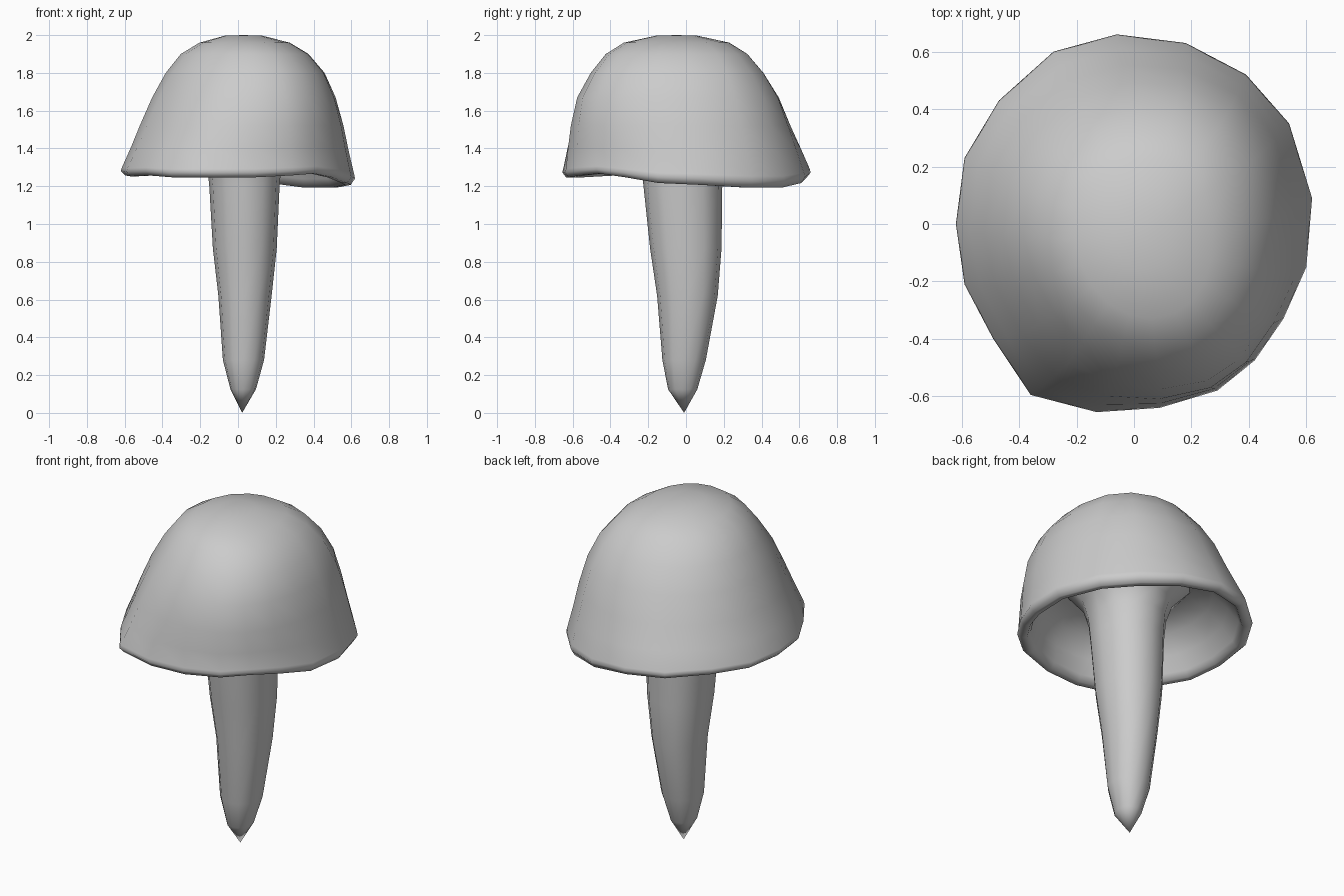
import bpy, bmesh, math

# Uneven rim outline seen from above, with the height offset of each point
RIM = [(.62, .09, -.03), (.54, .35, -.045), (.39, .52, -.045), (.18, .63, -.02),
       (-.06, .66, .01), (-.28, .60, .02), (-.47, .43, .03), (-.59, .23, .025),
       (-.62, 0, .02), (-.59, -.21, .015), (-.49, -.40, .02), (-.36, -.595, .01),
       (-.13, -.655, .01), (.09, -.64, .01), (.29, -.58, .02), (.42, -.475, .03),
       (.52, -.33, .01), (.60, -.15, -.02)]
# Fullness of the dome's shoulders by compass direction (degrees, amount)
SHOULDERS = [(45, .05), (135, .015), (225, -.025), (315, .05)]


def loft(name, rings, start):
    """Skin a list of equal-length rings, closing the start with a point."""
    bm = bmesh.new()
    loops = [[bm.verts.new(p) for p in ring] for ring in rings]
    n = len(loops[0])
    for a, b in zip(loops, loops[1:]):
        for i in range(n):
            j = (i + 1) % n
            bm.faces.new((a[i], a[j], b[j], b[i]))
    tip = bm.verts.new(start)
    for i in range(n):
        bm.faces.new((tip, loops[0][(i + 1) % n], loops[0][i]))
    bmesh.ops.recalc_face_normals(bm, faces=bm.faces)
    mesh = bpy.data.meshes.new(name)
    bm.to_mesh(mesh)
    bm.free()
    for p in mesh.polygons:
        p.use_smooth = True
    ob = bpy.data.objects.new(name, mesh)
    bpy.context.collection.objects.link(ob)
    return ob


def cap_ring(cx, cy, rx, ry, z, round_, wave, full=0):
    """Ring blended between an ellipse (round_=1) and the rim outline (round_=0)."""
    pts = []
    for x, y, dz in RIM:
        a = math.atan2(y, x)
        add = full * sum(w * max(0, math.cos(a - math.radians(d))) ** 4 for d, w in SHOULDERS)
        u = x / .62 * (1 - round_) + math.cos(a) * round_
        v = y / .655 * (1 - round_) + math.sin(a) * round_
        pts.append((cx + rx * u + add * math.cos(a), cy + ry * v + add * math.sin(a),
                    z + dz * wave))
    return pts


# Cap: dome, rolled rim, hollow underside
cap = loft("cap", [cap_ring(*r) for r in [
    (.03, -.05, .10, .11, 1.997, 1, 0),
    (.03, -.05, .235, .275, 1.96, 1, 0, .4),
    (.025, -.05, .33, .365, 1.90, .9, 0, .8),
    (.025, -.048, .41, .445, 1.80, .8, 0, 1),
    (.018, -.045, .475, .522, 1.67, .6, 0, 1),
    (.01, -.033, .532, .575, 1.52, .4, 0, .7),
    (.005, -.015, .576, .618, 1.39, .2, .4, .3),
    (0, 0, .615, .65, 1.285, 0, .7),
    (0, 0, .62, .655, 1.265, 0, .8),
    (0, 0, .597, .635, 1.237, 0, 1),
    (0, 0, .565, .60, 1.237, 0, 1),
    (0, 0, .545, .58, 1.275, .1, .8),
    (.01, -.02, .51, .54, 1.37, .4, .3),
    (.02, -.03, .45, .47, 1.47, .7, 0),
    (.03, -.02, .36, .37, 1.52, 1, 0),
    (.03, -.02, .26, .26, 1.53, 1, 0)]],
    start=(.03, -.05, 2.0))

# Stem: tapers to a point and flares into the cap; rows are x min, x max, y min, y max, z
stem_rows = [(-.04, .095, -.095, .06, .125), (-.08, .138, -.125, .105, .28),
             (-.104, .178, -.153, .168, .62), (-.133, .205, -.19, .188, .87),
             (-.152, .22, -.225, .192, 1.20), (-.165, .23, -.238, .20, 1.32),
             (-.20, .26, -.268, .225, 1.42), (-.31, .36, -.36, .32, 1.535)]
stem_rings = []
for x0, x1, y0, y1, z in stem_rows:
    ring = []
    for i in range(12):
        a = i * math.tau / 12
        k = 1 + .05 * math.sin(2 * a) ** 2
        ring.append(((x0 + x1) / 2 + (x1 - x0) / 2 * k * math.cos(a),
                     (y0 + y1) / 2 + (y1 - y0) / 2 * k * math.sin(a), z))
    stem_rings.append(ring)
stem = loft("stem", stem_rings, start=(.022, -.01, 0))
